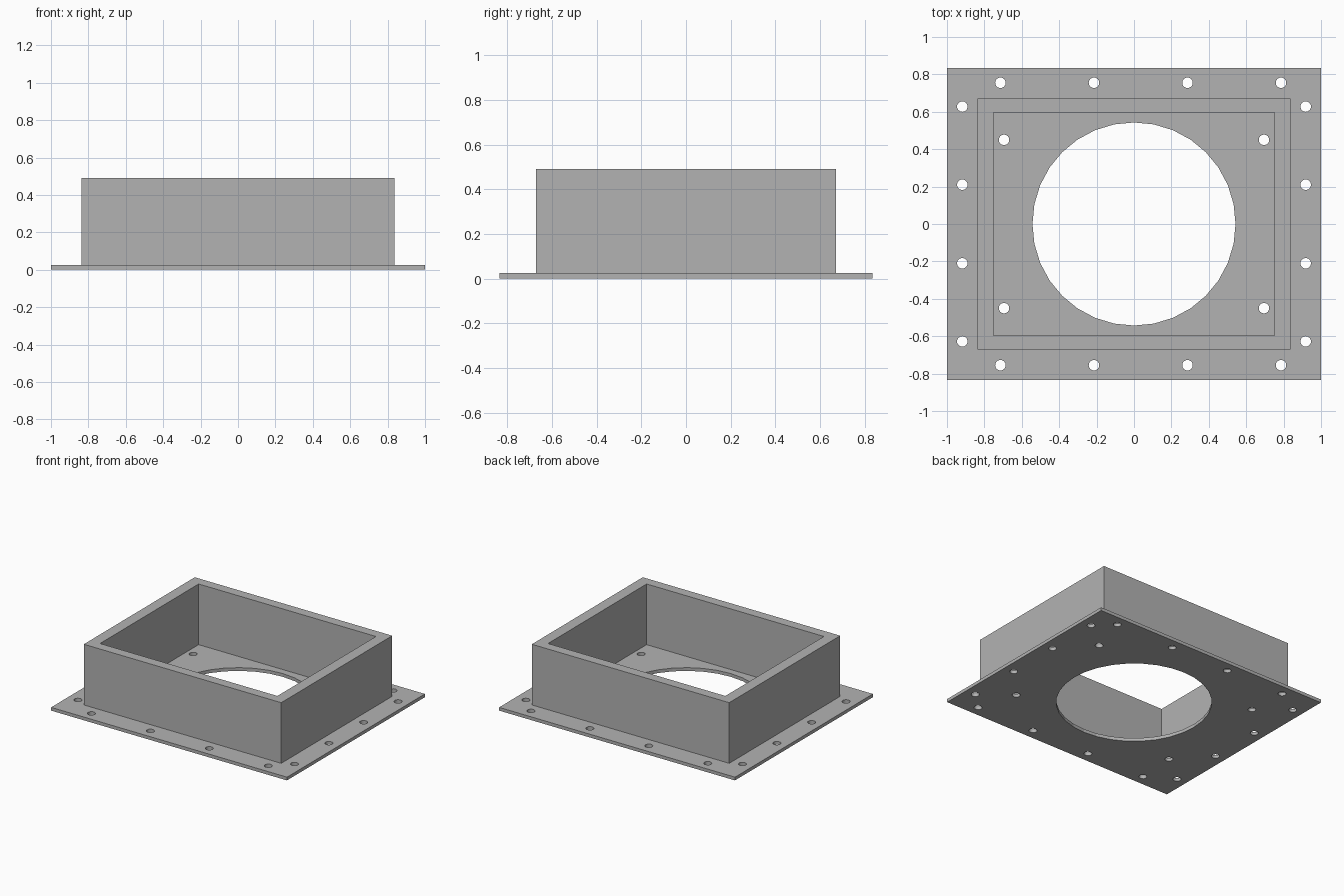
import bpy
import bmesh
from math import cos, sin, tau

default = bpy.data.objects.get("Cube")
if default:
    bpy.data.objects.remove(default, do_unlink=True)

# One plain grey for the whole part
GREY = (0.45, 0.45, 0.45, 1.0)
grey = bpy.data.materials.new("light_grey")
grey.use_nodes = True
grey.diffuse_color = GREY
grey.node_tree.nodes["Principled BSDF"].inputs["Base Color"].default_value = GREY


def rectangle(width, depth):
    x, y = width / 2, depth / 2
    return [(-x, -y), (x, -y), (x, y), (-x, y)]


def circle(cx, cy, radius, sides):
    return [(cx + radius * cos(tau * i / sides), cy + radius * sin(tau * i / sides))
            for i in range(sides)]


def extruded_profile(name, outline, holes, bottom, top):
    """Fill an outline around its holes, then extrude it upwards."""
    bm = bmesh.new()
    for loop in [outline] + holes:
        verts = [bm.verts.new((x, y, bottom)) for x, y in loop]
        for a, b in zip(verts, verts[1:] + verts[:1]):
            bm.edges.new((a, b))
    bmesh.ops.triangle_fill(bm, edges=bm.edges[:], use_beauty=True, normal=(0, 0, 1))
    result = bmesh.ops.extrude_face_region(bm, geom=bm.faces[:], use_keep_orig=True)
    raised = [g for g in result["geom"] if isinstance(g, bmesh.types.BMVert)]
    bmesh.ops.translate(bm, verts=raised, vec=(0, 0, top - bottom))
    bmesh.ops.recalc_face_normals(bm, faces=bm.faces[:])
    mesh = bpy.data.meshes.new(name)
    bm.to_mesh(mesh)
    bm.free()
    mesh.materials.append(grey)
    obj = bpy.data.objects.new(name, mesh)
    bpy.context.collection.objects.link(obj)
    return obj


THICKNESS, HEIGHT = 0.025, 0.49
BOLT_RADIUS = 0.028

# Bolt positions: long edges, short edges and inside the frame
bolts = [(x, side * 0.755) for side in (-1, 1) for x in (-0.714, -0.214, 0.286, 0.786)]
bolts += [(side * 0.918, y) for side in (-1, 1) for y in (-0.628, -0.21, 0.21, 0.628)]
bolts += [(sx * 0.695, sy * 0.45) for sx in (-1, 1) for sy in (-1, 1)]

# Flange plate with the round opening and bolt holes
openings = [circle(0, 0, 0.543, 32)]
openings += [circle(x, y, BOLT_RADIUS, 24) for x, y in bolts]
extruded_profile("flange_plate", rectangle(2.0, 1.67), openings, 0, THICKNESS)

# Upright rectangular frame
extruded_profile("frame_wall", rectangle(1.674, 1.344), [rectangle(1.504, 1.194)],
                 THICKNESS, HEIGHT)
